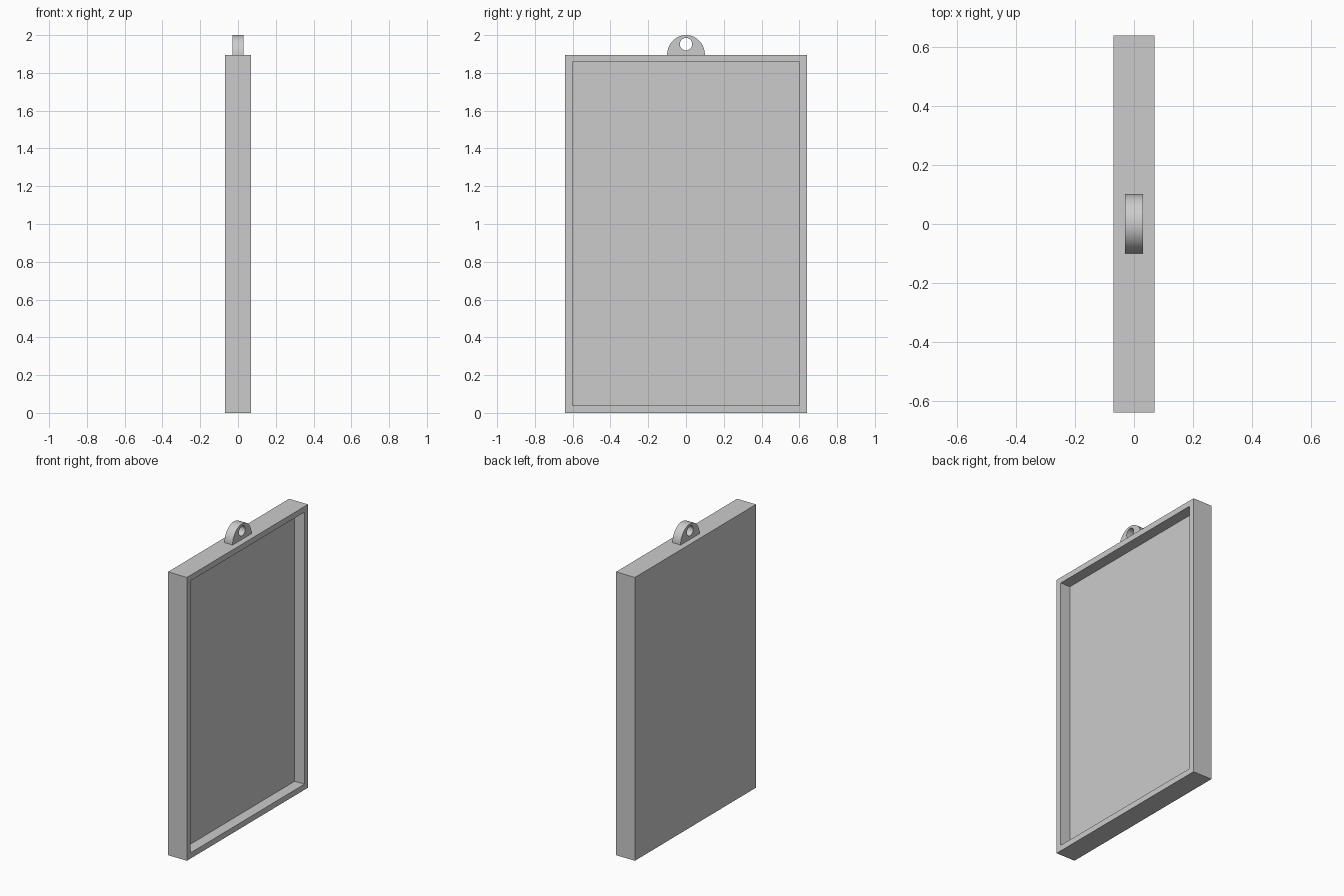
import bpy, bmesh, math
from mathutils import Matrix, Vector

if "Cube" in bpy.data.objects:
    bpy.data.objects.remove(bpy.data.objects["Cube"])

THICK, WIDTH, HEIGHT = 0.14, 1.28, 1.896
BORDER, DEPTH = 0.054, 0.072
TAB_R, TAB_THICK = 0.1, 0.06
HOLE_R, HOLE_Z = 0.033, 0.056


def arc(radius, start, end, count, cy=0.0):
    """Points along an arc, both ends included."""
    return [(radius * math.cos(a), cy + radius * math.sin(a))
            for a in (start + (end - start) * i / (count - 1) for i in range(count))]


# Tray-like frame: a box with its +x face inset and pushed in
bm = bmesh.new()
bmesh.ops.create_cube(bm, size=1, matrix=Matrix.Translation((0, 0, HEIGHT / 2))
                      @ Matrix.Diagonal((THICK, WIDTH, HEIGHT, 1)))
bm.normal_update()
face = max(bm.faces, key=lambda f: f.normal.x)
bmesh.ops.inset_region(bm, faces=[face], thickness=BORDER)
panel = bmesh.ops.extrude_discrete_faces(bm, faces=[face])["faces"][0]
bmesh.ops.translate(bm, verts=panel.verts, vec=Vector((-DEPTH, 0, 0)))
bmesh.ops.recalc_face_normals(bm, faces=bm.faces)
mesh = bpy.data.meshes.new("frame")
bm.to_mesh(mesh)
bm.free()
bpy.context.collection.objects.link(bpy.data.objects.new("frame", mesh))

# Hanging tab: half-round profile with a hole, extruded along x
curve = bpy.data.curves.new("hanging_tab", "CURVE")
curve.dimensions = "2D"
curve.fill_mode = "BOTH"
curve.extrude = TAB_THICK / 2
tab_h = 2.0 - HEIGHT
outline = [(x, y * tab_h / TAB_R) for x, y in arc(TAB_R, 0, math.pi, 33)]
hole = arc(HOLE_R, 0, math.tau, 33, HOLE_Z)[:-1]
for points in (outline, hole):
    spline = curve.splines.new("POLY")
    spline.points.add(len(points) - 1)
    for p, (x, y) in zip(spline.points, points):
        p.co = (x, y, 0, 1)
    spline.use_cyclic_u = True
tab = bpy.data.objects.new("hanging_tab", curve)
tab.location.z = HEIGHT
tab.rotation_euler = (math.pi / 2, 0, math.pi / 2)
bpy.context.collection.objects.link(tab)

# Turn the tab into a welded mesh with smooth curved walls
bpy.ops.object.select_all(action="DESELECT")
bpy.context.view_layer.objects.active = tab
tab.select_set(True)
bpy.ops.object.convert(target="MESH")
tab = bpy.context.object
bm = bmesh.new()
bm.from_mesh(tab.data)
bmesh.ops.remove_doubles(bm, verts=bm.verts, dist=0.0001)
bmesh.ops.recalc_face_normals(bm, faces=bm.faces)
bm.to_mesh(tab.data)
bm.free()
bpy.ops.object.shade_smooth_by_angle(angle=math.radians(30))
